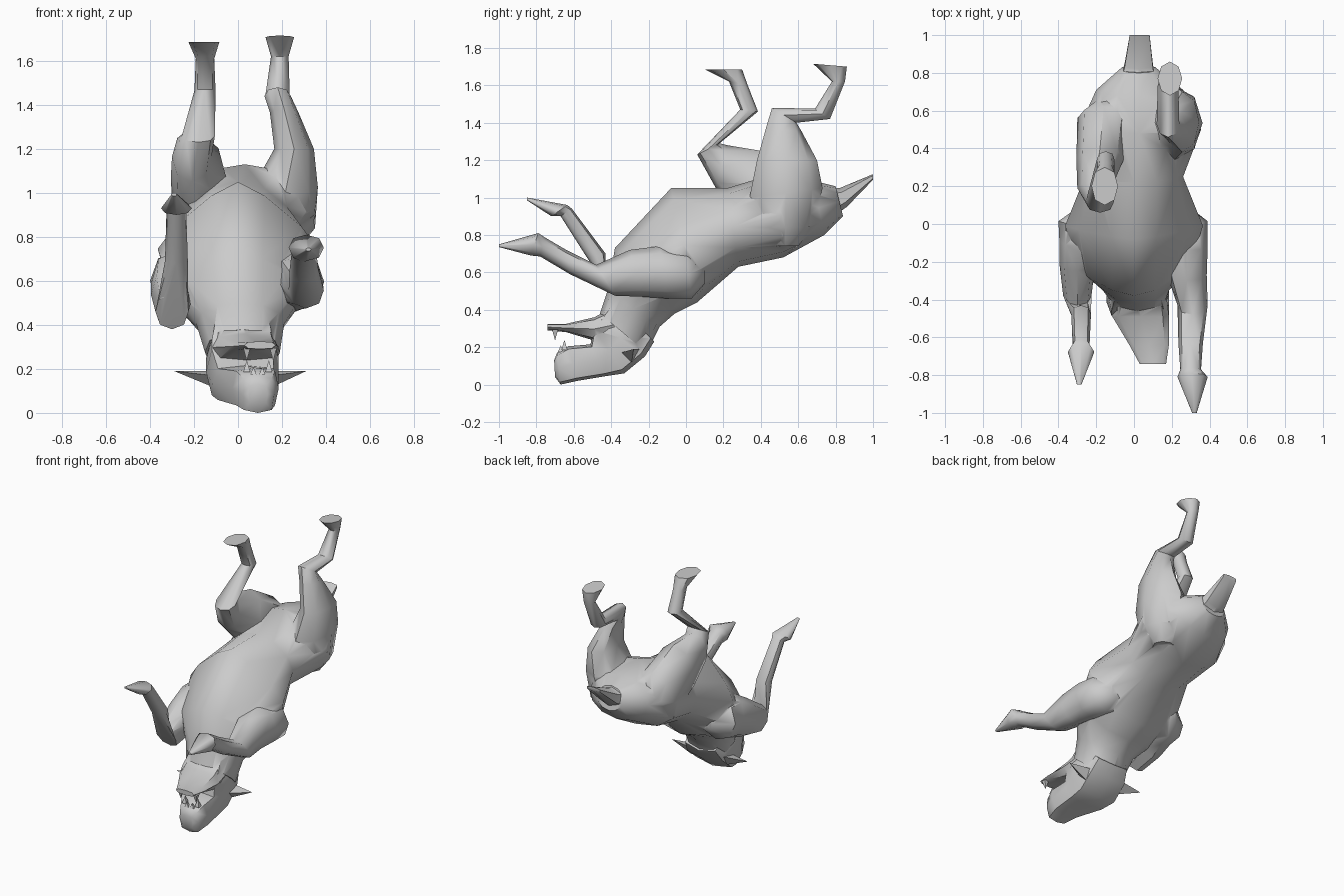
import bpy, bmesh, math
from mathutils import Vector


def smooth(ob, angle):
    bpy.ops.object.select_all(action='DESELECT')
    ob.select_set(True)
    bpy.context.view_layer.objects.active = ob
    bpy.ops.object.shade_smooth_by_angle(angle=math.radians(angle))


def finish(name, bm, angle=50):
    bmesh.ops.recalc_face_normals(bm, faces=bm.faces)
    me = bpy.data.meshes.new(name)
    bm.to_mesh(me)
    bm.free()
    ob = bpy.data.objects.new(name, me)
    bpy.context.collection.objects.link(ob)
    smooth(ob, angle)
    return ob


def loft(name, rings, sides=8, power=0.9):
    """Each ring: y,z of one edge, y,z of the opposite edge, centre x, half width,
    and optionally how pointed (above 1) or boxy (below 1) the first edge's half is."""
    bm = bmesh.new()
    loops = []
    for y1, z1, y2, z2, x, hw, *own in rings:
        c = Vector((x, (y1 + y2) / 2, (z1 + z2) / 2))
        u = Vector((0, (y1 - y2) / 2, (z1 - z2) / 2))
        loop = []
        for i in range(sides):
            a = 2 * math.pi * i / sides
            co, si = round(math.cos(a), 6), round(math.sin(a), 6)
            p = own[0] if own and co > 0 else power
            co = math.copysign(abs(co) ** p, co)
            si = math.copysign(abs(si) ** p, si)
            loop.append(bm.verts.new(c + u * co + Vector((hw * si, 0, 0))))
        loops.append(loop)
    for a, b in zip(loops, loops[1:]):
        for i in range(sides):
            j = (i + 1) % sides
            bm.faces.new((a[i], a[j], b[j], b[i]))
    bm.faces.new(loops[0])
    bm.faces.new(loops[-1])
    bmesh.ops.triangulate(bm, faces=bm.faces)
    return finish(name, bm)


def spike(name, base, tip):
    """Pyramid from a base outline to a tip."""
    bm = bmesh.new()
    vs = [bm.verts.new(p) for p in base]
    t = bm.verts.new(tip)
    bm.faces.new(vs)
    for i in range(len(vs)):
        bm.faces.new((vs[i], vs[(i + 1) % len(vs)], t))
    return finish(name, bm, 30)


# Torso, belly up, running from rump down to the back of the skull
body = loft("body", [
    (.80, 1.06, .84, .90, .025, .10),
    (.68, 1.09, .74, .80, .03, .23),
    (.48, 1.13, .52, .68, .03, .325),
    (.22, 1.05, .28, .63, .00, .26, 1.1),
    (-.08, 1.05, .06, .44, .00, .365, 1.6),
    (-.38, .73, -.06, .38, .00, .30, 1.4),
    (-.42, .50, -.14, .31, .01, .20),
    (-.46, .38, -.21, .17, .02, .17)], 12, 0.95)

parts = []
# Head, upside down with the jaw on top
parts.append(loft("skull", [
    (-.40, .46, -.17, .23, .02, .14),
    (-.48, .35, -.22, .15, .02, .165),
    (-.50, .31, -.33, .06, .02, .165),
    (-.51, .215, -.43, .045, .035, .15),
    (-.63, .205, -.58, .02, .08, .105),
    (-.69, .17, -.67, .00, .09, .075),
    (-.705, .13, -.70, .04, .09, .045)], 8, 0.5))
parts.append(loft("lower_jaw", [
    (-.36, .43, -.36, .22, .02, .15),
    (-.49, .36, -.49, .235, .035, .15),
    (-.64, .325, -.64, .28, .08, .105),
    (-.74, .325, -.74, .29, .10, .07)], 8, 0.7))

# Tail
parts.append(loft("tail", [
    (.72, 1.06, .76, .88, .02, .11),
    (.82, 1.05, .86, .95, .025, .085),
    (1.0, 1.125, 1.0, 1.095, .03, .06)], 6))

# Hind leg stretched up
parts.append(loft("hind_leg_right", [
    (.46, .74, .60, .74, .19, .08),
    (.38, .84, .68, .84, .20, .15),
    (.34, 1.0, .73, 1.05, .215, .148),
    (.38, 1.2, .70, 1.2, .255, .09),
    (.43, 1.38, .62, 1.35, .21, .065),
    (.46, 1.48, .59, 1.40, .18, .06),
    (.69, 1.475, .77, 1.42, .18, .055),
    (.78, 1.62, .85, 1.62, .19, .04),
    (.68, 1.715, .86, 1.70, .19, .065)], 8, 1))

# Hind leg folded forward
parts.append(loft("hind_leg_left", [
    (.62, .80, .68, .98, -.13, .06),
    (.50, .75, .62, 1.12, -.16, .14),
    (.28, .90, .40, 1.25, -.18, .125),
    (.16, 1.05, .22, 1.28, -.21, .09),
    (.06, 1.23, .18, 1.29, -.18, .075),
    (.29, 1.47, .385, 1.46, -.15, .048),
    (.23, 1.62, .33, 1.60, -.15, .042),
    (.10, 1.685, .30, 1.685, -.155, .07)], 8))

# Front leg reaching forward
parts.append(loft("front_leg_right", [
    (.10, .66, .10, .54, .22, .06),
    (.00, .72, .03, .46, .25, .14),
    (-.14, .74, -.10, .46, .26, .13),
    (-.30, .72, -.24, .47, .28, .105),
    (-.48, .64, -.38, .475, .31, .08),
    (-.64, .72, -.62, .59, .30, .065),
    (-.76, .79, -.78, .685, .30, .055),
    (-.79, .81, -.83, .69, .31, .08),
    (-1.0, .75, -1.0, .735, .32, .012)], 8))

# Front leg bent upward
parts.append(loft("front_leg_left", [
    (.10, .66, .10, .54, -.22, .06),
    (.00, .74, .03, .46, -.26, .14),
    (-.12, .74, -.06, .44, -.27, .125),
    (-.25, .66, -.17, .41, -.30, .095),
    (-.43, .54, -.33, .38, -.30, .075),
    (-.43, .70, -.53, .68, -.28, .052),
    (-.61, .94, -.67, .90, -.28, .045),
    (-.635, .96, -.72, .90, -.28, .07),
    (-.85, 1.0, -.85, .985, -.29, .012)], 8))

# Merge limbs and head into one continuous skin
for part in parts:
    bpy.context.view_layer.objects.active = body
    mod = body.modifiers.new("merge", 'BOOLEAN')
    mod.operation, mod.solver, mod.object = 'UNION', 'EXACT', part
    mod.use_self = True
    bpy.ops.object.modifier_apply(modifier=mod.name)
    bpy.data.objects.remove(part)
smooth(body, 60)

# Teeth at both jaws and the ears on each side
for s, side in ((-1, "left"), (1, "right")):
    for name, x, y, z, h, r in (("lower_fang", .10 + s * .06, -.70, .295, -.06, .016),
                                ("upper_fang", .09 + s * .05, -.65, .185, .055, .016),
                                ("upper_tooth", .09 + s * .02, -.67, .175, .035, .014)):
        spike(f"{name}_{side}", [(x - r, y - r, z), (x + r, y - r, z),
                                 (x + r, y + r, z), (x - r, y + r, z)], (x, y, z + h))
    spike(f"ear_{side}", [(.02 + s * .14, -.25, .19), (.02 + s * .14, -.35, .17),
                          (.02 + s * .14, -.29, .12)], (.01 + s * .30, -.28, .19))
